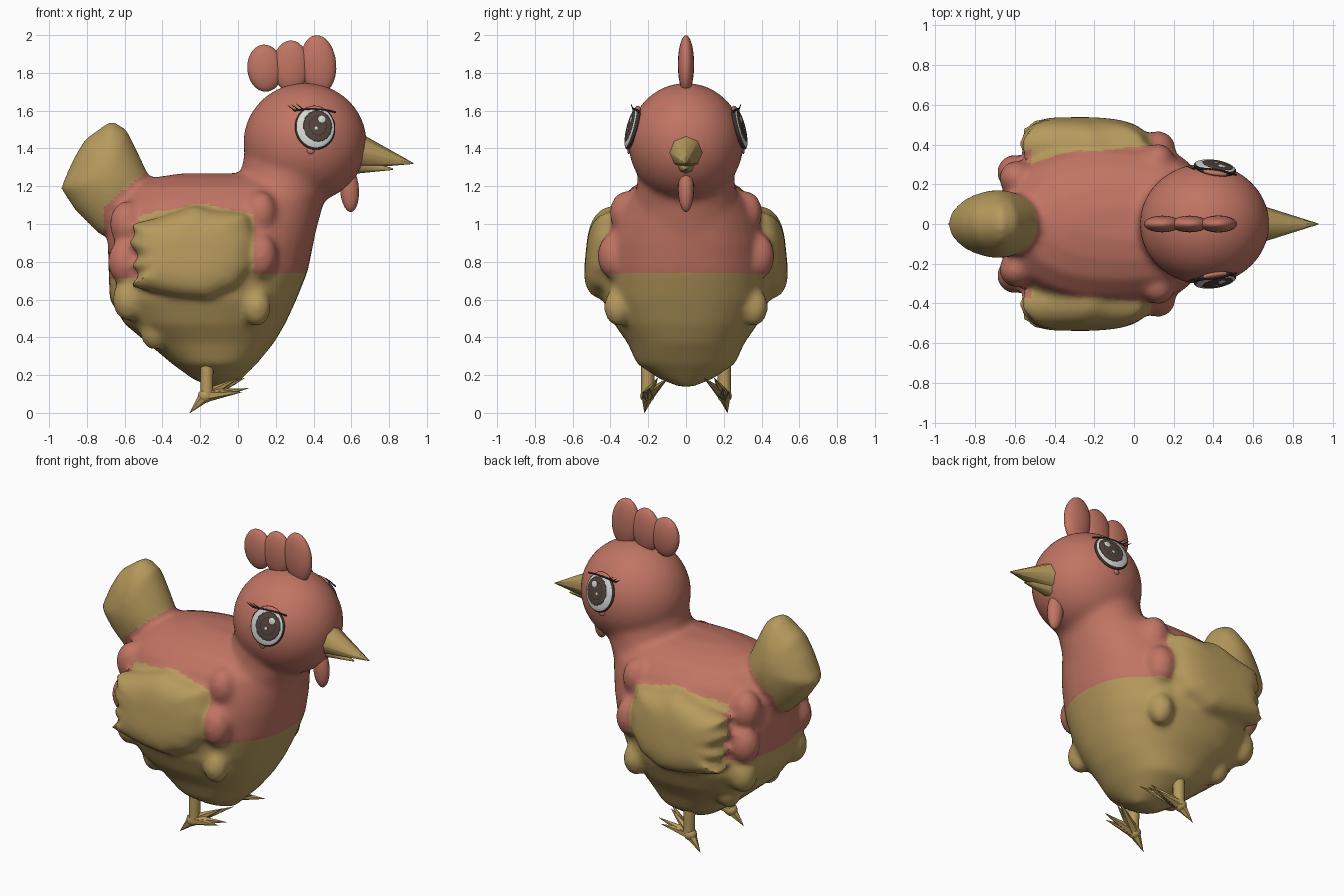
import bpy, bmesh, math
from math import sin, cos, pi, radians
from mathutils import Vector, Matrix

cube = bpy.data.objects.get("Cube")
if cube:
    bpy.data.objects.remove(cube, do_unlink=True)


def material(name, r, g, b):
    m = bpy.data.materials.new(name)
    m.use_nodes = True
    m.diffuse_color = (r, g, b, 1)
    node = next(n for n in m.node_tree.nodes if n.type == 'BSDF_PRINCIPLED')
    node.inputs["Base Color"].default_value = (r, g, b, 1)
    return m


RED = material("rust red", 0.53, 0.175, 0.125)
TAN = material("straw tan", 0.47, 0.325, 0.11)
DARK = material("charcoal", 0.04, 0.034, 0.03)
WHITE = material("eye white", 0.66, 0.66, 0.64)
BROWN = material("iris brown", 0.09, 0.058, 0.045)
parts = []


def finish(bm, name, mats, mirror=False):
    bmesh.ops.recalc_face_normals(bm, faces=bm.faces)
    me = bpy.data.meshes.new(name)
    bm.to_mesh(me)
    bm.free()
    for m in mats:
        me.materials.append(m)
    ob = bpy.data.objects.new(name, me)
    bpy.context.collection.objects.link(ob)
    if mirror:
        mod = ob.modifiers.new("Mirror", 'MIRROR')
        mod.use_axis = (False, True, False)
        mod.use_mirror_merge = False
    parts.append(ob)
    return ob


def loft(bm, rings):
    rows = [[bm.verts.new(p) for p in ring] for ring in rings]
    n = len(rows[0])
    for a, b in zip(rows, rows[1:]):
        for i in range(n):
            bm.faces.new((a[i], a[(i + 1) % n], b[(i + 1) % n], b[i]))
    for row in (rows[0], rows[-1]):
        bm.faces.new(row)


def stack(bm, levels, power=2.3, n=40):
    """Loft of rounded sections, each given as height, back, front, half width."""
    def curve(v):
        return math.copysign(abs(v) ** (2 / power), v)
    angles = [2 * pi * i / n for i in range(n)]
    loft(bm, [[((a + b) / 2 + (b - a) / 2 * curve(cos(t)), w * curve(sin(t)), z)
               for t in angles] for z, a, b, w in levels])


def ball(bm, center, radii, tilt=0, u=20, v=14):
    mat = (Matrix.Translation(center) @ Matrix.Rotation(radians(tilt), 4, 'Y')
           @ Matrix.Diagonal((*radii, 1)))
    bmesh.ops.create_uvsphere(bm, u_segments=u, v_segments=v, radius=1, matrix=mat)


def spike(bm, a, b, r1, r2=0.001, sides=6):
    a, b = Vector(a), Vector(b)
    d = b - a
    mat = Matrix.Translation((a + b) / 2) @ d.to_track_quat('Z', 'Y').to_matrix().to_4x4()
    bmesh.ops.create_cone(bm, cap_ends=True, segments=sides, radius1=r1, radius2=r2,
                          depth=d.length, matrix=mat)


def pillow(bm, outline, y, depth, roundness, lean=0):
    """Side outline inflated sideways into a puffy shape."""
    cx = sum(p[0] for p in outline) / len(outline)
    cz = sum(p[1] for p in outline) / len(outline)
    rings = []
    for k in range(-8, 9):
        t = radians(10.5 * k)
        s, h = cos(t) ** roundness, depth * sin(t)
        rings.append([(cx + (x - cx) * s, y + h + lean * (z - cz) * s,
                       cz + (z - cz) * s) for x, z in outline])
    loft(bm, rings)


# Body, neck and head
bm = bmesh.new()
stack(bm, [(0.14, -0.15, -0.02, 0.04), (0.18, -0.24, 0.02, 0.14), (0.26, -0.35, 0.10, 0.26),
           (0.37, -0.48, 0.19, 0.31), (0.47, -0.60, 0.25, 0.38), (0.6, -0.68, 0.31, 0.44),
           (0.75, -0.685, 0.37, 0.45), (0.9, -0.69, 0.40, 0.44), (1.02, -0.68, 0.42, 0.405),
           (1.12, -0.64, 0.43, 0.36), (1.2, -0.57, 0.43, 0.28), (1.245, -0.45, 0.38, 0.18),
           (1.268, -0.3, 0.3, 0.08)])
stack(bm, [(0.75, -0.10, 0.37, 0.28), (0.95, -0.06, 0.41, 0.29), (1.1, -0.04, 0.45, 0.28),
           (1.2, -0.01, 0.50, 0.26), (1.3, 0.02, 0.58, 0.255), (1.4, 0.04, 0.63, 0.27)], 2)
ball(bm, (0.355, 0, 1.43), (0.327, 0.305, 0.317), u=40, v=24)
# Tail
pillow(bm, [(-0.94, 1.19), (-0.875, 1.34), (-0.81, 1.45), (-0.67, 1.55), (-0.59, 1.5),
            (-0.53, 1.38), (-0.47, 1.25), (-0.45, 1.1), (-0.6, 0.92), (-0.73, 0.94),
            (-0.86, 1.07)], 0, 0.172, 1.1)
for side in (-1, 1):
    # Wings with ragged feather tips
    pillow(bm, [(-0.57, 1.0), (-0.4, 1.04), (-0.23, 1.1), (-0.12, 1.07), (0.05, 1.06),
                (0.09, 0.92), (0.07, 0.77), (0.0, 0.67), (-0.15, 0.6), (-0.3, 0.61),
                (-0.45, 0.64), (-0.58, 0.67), (-0.51, 0.73), (-0.57, 0.78), (-0.52, 0.83),
                (-0.58, 0.9), (-0.54, 0.95)], side * 0.41, 0.122, 0.55, side * -0.1)
    # Shoulder, flank and rump feather tufts
    for x, y, z, r in ((0.12, 0.38, 0.83, 0.09), (0.12, 0.32, 1.06, 0.085),
                       (0.1, 0.36, 0.56, 0.075), (-0.6, 0.26, 0.8, 0.09),
                       (-0.59, 0.23, 1.0, 0.09), (-0.58, 0.25, 0.6, 0.085),
                       (-0.44, 0.2, 0.44, 0.08)):
        ball(bm, (x, side * y, z), (r, r, r * 1.35))
skin = finish(bm, "body_with_wings_and_tail", [RED, TAN])

# Fuse everything into one soft skin
mod = skin.modifiers.new("Fuse", 'REMESH')
mod.mode, mod.voxel_size = 'VOXEL', 0.018
mod = skin.modifiers.new("Relax", 'SMOOTH')
mod.factor, mod.iterations = 0.5, 10
fused = bpy.data.meshes.new_from_object(skin.evaluated_get(bpy.context.evaluated_depsgraph_get()))
skin.modifiers.clear()


def is_tan(c):
    belly = c.z < 0.74 + 0.03 * (c.x - 0.3)
    wing_top = 1.11 - 0.2 * abs(c.x + 0.2)
    wing = c.z < wing_top and (abs(c.y) > 0.3 and -0.52 < c.x < 0.085
                               or abs(c.y) > 0.37 and c.x < -0.5)
    tail = abs(c.y) < 0.2 and (c.x < -0.48 and c.z > 1.1 + 0.83 * (c.x + 0.7)
                               or c.x < -0.71 and c.z > 0.94)
    return belly or wing or tail


# Tan belly, wings and tail, with a clean belly edge
bm = bmesh.new()
bm.from_mesh(fused)
bmesh.ops.bisect_plane(bm, geom=bm.verts[:] + bm.edges[:] + bm.faces[:],
                       plane_co=(0.3, 0, 0.74), plane_no=(-0.03, 0, 1))
for f in bm.faces:
    f.material_index = int(is_tan(f.calc_center_median()))
bm.to_mesh(skin.data)
bm.free()

# Comb
bm = bmesh.new()
ball(bm, (0.143, 0, 1.825), (0.094, 0.042, 0.125), -4)
ball(bm, (0.28, 0, 1.835), (0.096, 0.042, 0.137))
ball(bm, (0.425, 0, 1.845), (0.095, 0.043, 0.155), -5)
finish(bm, "comb", [RED])

# Wattle
bm = bmesh.new()
ball(bm, (0.59, 0, 1.185), (0.05, 0.042, 0.122), -4)
finish(bm, "wattle", [RED])

# Beak
bm = bmesh.new()
spike(bm, (0.62, 0, 1.387), (0.93, 0, 1.32), 0.1, 0.002, 8)
spike(bm, (0.62, 0, 1.315), (0.82, 0, 1.29), 0.05, 0.004, 8)
finish(bm, "beak", [TAN])

# Eyes, ringed around an iris set slightly forward, with a flat upper lid
normal = Vector((0.15, -0.95, 0.25)).normalized()
across = (Vector((1, 0, 0)) - normal * normal.x).normalized()
frame = Matrix((across, normal.cross(across), normal)).transposed().to_4x4()
frame = Matrix.Translation((0.408, -0.282, 1.51)) @ frame
bm = bmesh.new()
bmesh.ops.create_uvsphere(bm, u_segments=56, v_segments=64, radius=1)
for f in bm.faces:
    c = f.calc_center_median()
    rim, r = c.xy.length, (c.xy - Vector((0.1, 0.04))).length
    f.material_index = (3 if c.y > 0.84 else 0 if rim > 0.92 else 2 if r < 0.4
                        else 0 if r < 0.45 else 2 if r < 0.65 else 0 if r < 0.72 else 1)
bm.transform(frame @ Matrix.Diagonal((0.108, 0.12, 0.028, 1)))
finish(bm, "eyes", [DARK, WHITE, BROWN, RED], True)

# Eye highlights
bm = bmesh.new()
for x, y, r in ((0.032, 0.04, 0.021), (0.002, -0.01, 0.011)):
    ball(bm, (x, y, 0.0255), (r, r, 0.005), u=16, v=8)
bm.transform(frame)
finish(bm, "eye_highlights", [WHITE], True)

# Upper lid line and lashes
bm = bmesh.new()
lid = [Vector((x, 0.098 - 0.8 * x * x, 0.017 - 1.2 * x * x))
       for x in (-0.11, -0.09, -0.065, -0.025, 0.025, 0.065, 0.11)]
for a, b in zip(lid, lid[1:]):
    spike(bm, a, b, 0.005, 0.005)
for p in lid[:3]:
    spike(bm, p, p + Vector((-0.04, 0.025, 0.014)), 0.004)
bm.transform(frame)
finish(bm, "eyelashes", [DARK], True)

# Small bead under each eye
bm = bmesh.new()
ball(bm, (0.385, -0.303, 1.39), (0.02, 0.008, 0.02), u=12, v=8)
finish(bm, "cheek_beads", [RED], True)

# Legs and clawed feet
bm = bmesh.new()
spike(bm, (-0.165, -0.2, 0.3), (-0.165, -0.205, 0.08), 0.037, 0.034, 10)
heel = (-0.175, -0.205, 0.09)
ball(bm, heel, (0.04, 0.038, 0.038), u=10, v=6)
for tip in ((0.055, -0.195, 0.13), (0.035, -0.095, 0.185), (0.0, -0.15, 0.185),
            (0.02, -0.225, 0.11), (-0.255, -0.22, 0.0)):
    spike(bm, heel, tip, 0.035)
finish(bm, "legs", [TAN], True)

# Smooth shading with sharp edges kept
bpy.ops.object.select_all(action='DESELECT')
for ob in parts:
    ob.select_set(True)
bpy.context.view_layer.objects.active = skin
bpy.ops.object.shade_smooth_by_angle(angle=radians(45))
